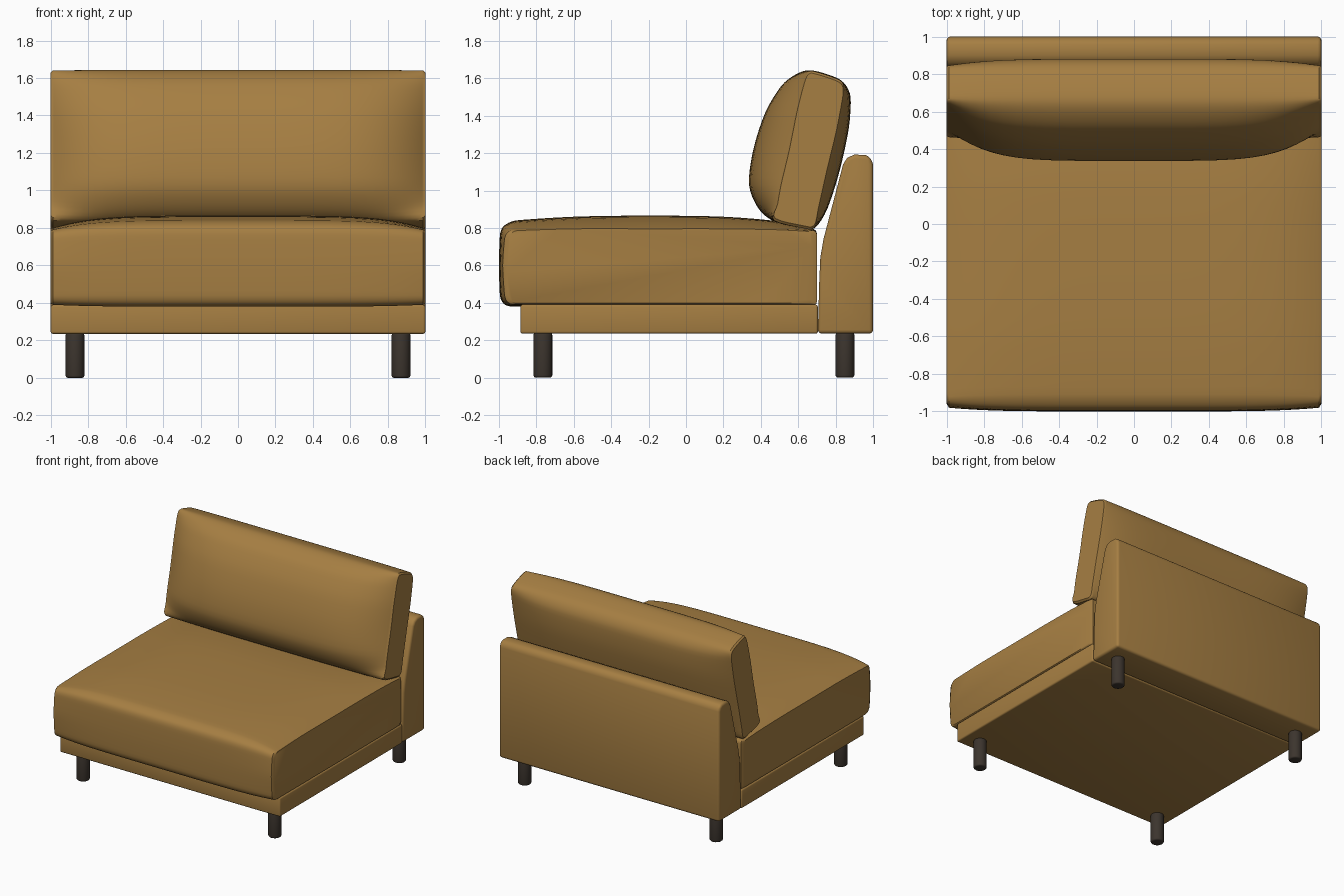
import bpy, bmesh, math
from mathutils import Vector

cube = bpy.data.objects.get("Cube")
if cube:
    bpy.data.objects.remove(cube, do_unlink=True)


def material(name, rgb):
    mat = bpy.data.materials.new(name)
    mat.use_nodes = True
    mat.diffuse_color = (*rgb, 1)
    mat.node_tree.nodes["Principled BSDF"].inputs["Base Color"].default_value = (*rgb, 1)
    return mat


leather = material("tan leather", (0.38, 0.21, 0.055))
dark_wood = material("dark wood", (0.045, 0.035, 0.027))


def finish(bm, name, mat, bevel=0, angle=35):
    """Turn a bmesh into a smooth shaded object, optionally with soft edges."""
    bmesh.ops.recalc_face_normals(bm, faces=bm.faces)
    mesh = bpy.data.meshes.new(name)
    bm.to_mesh(mesh)
    bm.free()
    mesh.materials.append(mat)
    obj = bpy.data.objects.new(name, mesh)
    bpy.context.collection.objects.link(obj)
    bpy.ops.object.select_all(action="DESELECT")
    obj.select_set(True)
    bpy.context.view_layer.objects.active = obj
    if bevel:
        mod = obj.modifiers.new("soft edges", "BEVEL")
        mod.width, mod.segments = bevel, 3
        mod.limit_method, mod.angle_limit = "ANGLE", math.radians(40)
        bpy.ops.object.modifier_apply(modifier=mod.name)
    bpy.ops.object.shade_smooth_by_angle(angle=math.radians(angle))
    return obj


def smooth_loop(points, steps=4):
    """Closed smooth curve through (y, z) points."""
    pts = [Vector(p) for p in points]
    n = len(pts)
    tangents = []
    for i, p in enumerate(pts):
        a, b = pts[i - 1], pts[(i + 1) % n]
        tangents.append((b - a).normalized() * min((p - a).length, (b - p).length))
    out = []
    for i, p in enumerate(pts):
        q, tp, tq = pts[(i + 1) % n], tangents[i], tangents[(i + 1) % n]
        for s in range(steps):
            t = s / steps
            h = t * t * (3 - 2 * t)
            out.append(p * (1 - h) + q * h + tp * (t * (1 - t) ** 2) - tq * (t * t * (1 - t)))
    return out


def cushion(name, pairs, power=5, count=32):
    """Loft from an end profile through a fuller middle profile to the other end."""
    middle = smooth_loop([p[:2] for p in pairs])
    end = smooth_loop([p[2:] for p in pairs])
    centre = sum(end, Vector((0, 0))) / len(end)
    cap = [centre + (p - centre) * 0.97 for p in end]
    sections = [(-1, cap)]
    for i in range(count + 1):
        u = math.sin((i / count - 0.5) * math.pi)
        full = 1 - abs(u) ** power
        sections.append((u * 0.988, [e.lerp(m, full) for e, m in zip(end, middle)]))
    sections.append((1, cap))
    bm = bmesh.new()
    rings = [[bm.verts.new((x, *p)) for p in loop] for x, loop in sections]
    for a, b in zip(rings, rings[1:]):
        for j in range(len(a)):
            bm.faces.new((a[j - 1], a[j], b[j], b[j - 1]))
    bm.faces.new(rings[0])
    bm.faces.new(rings[-1])
    return finish(bm, name, leather)


def extrusion(name, profile, bevel):
    """Extrude a (y, z) profile over the full width."""
    bm = bmesh.new()
    face = bm.faces.new([bm.verts.new((-1, y, z)) for y, z in profile])
    new = bmesh.ops.extrude_face_region(bm, geom=[face])["geom"]
    bmesh.ops.translate(bm, vec=(2, 0, 0), verts=[v for v in new if isinstance(v, bmesh.types.BMVert)])
    return finish(bm, name, leather, bevel)


# Base rail and back frame
extrusion("base_rail", [(-0.885, 0.235), (0.705, 0.235), (0.705, 0.39), (-0.885, 0.39)], 0.012)
extrusion("back_frame", [
    (0.705, 0.235), (1, 0.235), (1, 1.14), (0.988, 1.175), (0.96, 1.19), (0.9, 1.192),
    (0.862, 1.175), (0.84, 1.14), (0.735, 0.74), (0.718, 0.64), (0.712, 0.5)], 0.02)

# Cushion outlines: middle y, z then end y, z
cushion("seat_cushion", [
    (-0.93, 0.38, -0.92, 0.39), (-0.975, 0.395, -0.955, 0.405), (-0.995, 0.44, -0.97, 0.44),
    (-1, 0.6, -0.98, 0.6), (-0.995, 0.76, -0.97, 0.74), (-0.975, 0.81, -0.955, 0.775),
    (-0.91, 0.84, -0.92, 0.79), (-0.6, 0.86, -0.6, 0.8), (-0.2, 0.866, -0.2, 0.8),
    (0.2, 0.86, 0.2, 0.8), (0.5, 0.835, 0.5, 0.795), (0.68, 0.795, 0.685, 0.785),
    (0.7, 0.77, 0.7, 0.76), (0.7, 0.42, 0.7, 0.42), (0.69, 0.39, 0.69, 0.39)])
cushion("back_cushion", [
    (0.48, 0.83, 0.47, 0.84), (0.39, 0.9, 0.485, 0.92), (0.337, 1.03, 0.505, 1.03),
    (0.36, 1.22, 0.55, 1.22), (0.425, 1.42, 0.59, 1.42), (0.51, 1.56, 0.625, 1.56),
    (0.585, 1.62, 0.645, 1.62), (0.66, 1.643, 0.67, 1.64), (0.76, 1.62, 0.76, 1.615),
    (0.84, 1.58, 0.835, 1.58), (0.88, 1.5, 0.845, 1.52), (0.87, 1.33, 0.81, 1.33),
    (0.82, 1.1, 0.755, 1.1), (0.755, 0.9, 0.71, 0.9), (0.69, 0.8, 0.685, 0.8),
    (0.62, 0.8, 0.62, 0.8)])

# Four round legs
for side, x in (("right", -0.87), ("left", 0.87)):
    for end, y in (("front", -0.765), ("back", 0.85)):
        bm = bmesh.new()
        bmesh.ops.create_cone(bm, cap_ends=True, segments=24, radius1=0.05, radius2=0.05, depth=0.24)
        bmesh.ops.translate(bm, vec=(x, y, 0.12), verts=bm.verts)
        finish(bm, f"{end}_{side}_leg", dark_wood, 0.012)
